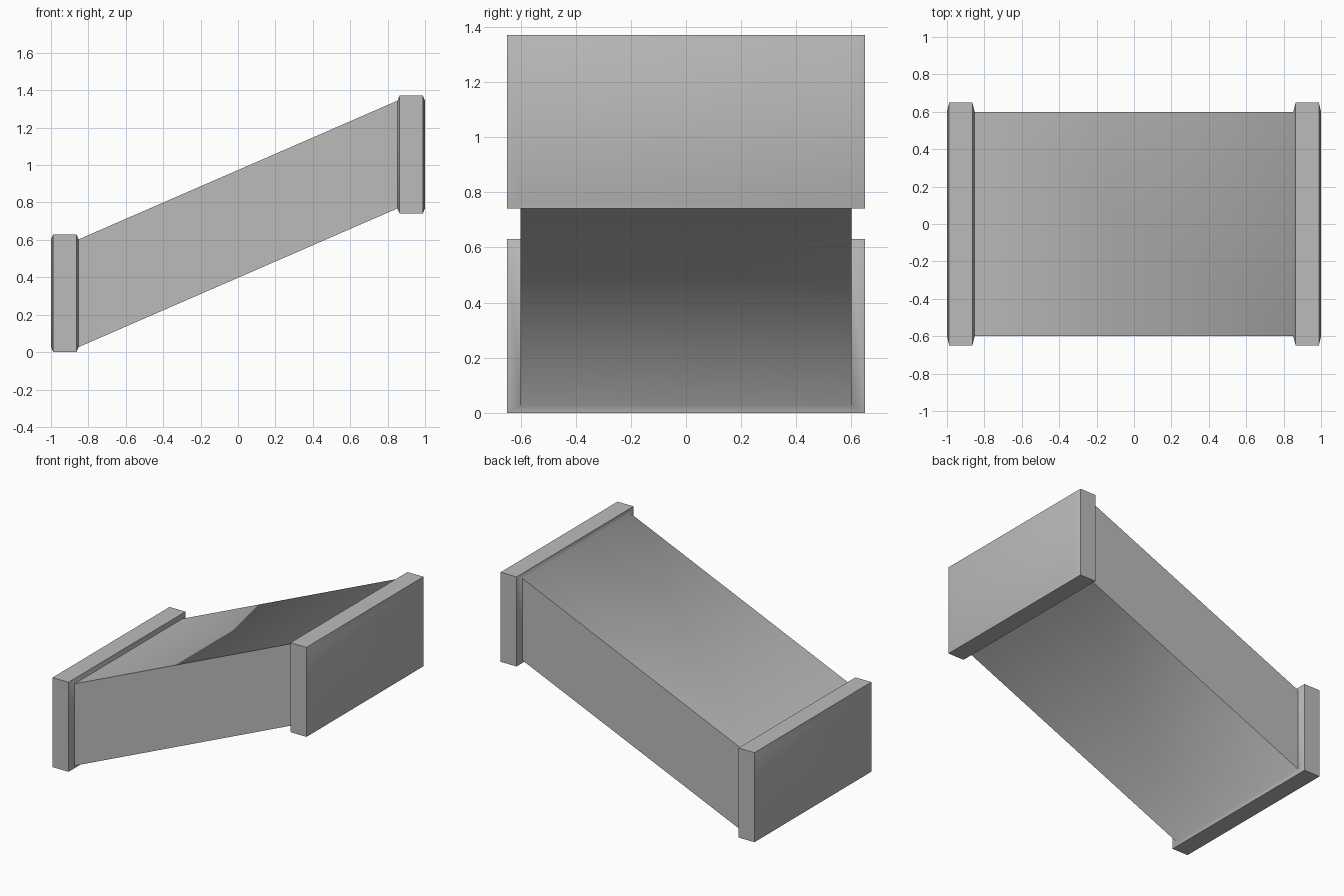
import bpy
import bmesh
from math import radians

cube = bpy.data.objects.get("Cube")
if cube:
    bpy.data.objects.remove(cube, do_unlink=True)

GREY = (0.5, 0.5, 0.5, 1.0)
metal = bpy.data.materials.new("plain grey")
metal.use_nodes = True
metal.diffuse_color = GREY
metal.node_tree.nodes["Principled BSDF"].inputs["Base Color"].default_value = GREY

LOW, HIGH = 0.315, 1.056      # centre heights of the two ends
INNER = (0.6, 0.288)          # half width and half height of the duct
OUTER = (0.65, 0.315)         # half width and half height of the collars

# Sections along the duct: collar, sloping duct, collar
sections = [
    (-1.0, LOW, INNER), (-0.988, LOW, OUTER),
    (-0.864, LOW, OUTER), (-0.852, LOW, INNER),
    (0.852, HIGH, INNER), (0.864, HIGH, OUTER),
    (0.988, HIGH, OUTER), (1.0, HIGH, INNER),
]

bm = bmesh.new()
rings = []
for x, z, (w, h) in sections:
    corners = [(-w, -h), (w, -h), (w, h), (-w, h)]
    rings.append([bm.verts.new((x, y, z + dz)) for y, dz in corners])

# Skin the sections and close both ends
for a, b in zip(rings, rings[1:]):
    for i in range(4):
        j = (i + 1) % 4
        bm.faces.new((a[i], a[j], b[j], b[i]))
bm.faces.new(rings[0])
bm.faces.new(rings[-1])
bmesh.ops.recalc_face_normals(bm, faces=bm.faces)

mesh = bpy.data.meshes.new("sloping_duct")
bm.to_mesh(mesh)
bm.free()
mesh.materials.append(metal)
duct = bpy.data.objects.new("sloping_duct", mesh)
bpy.context.collection.objects.link(duct)

# Soft shading on the shallow bevels, sharp main edges
bpy.ops.object.select_all(action="DESELECT")
duct.select_set(True)
bpy.context.view_layer.objects.active = duct
bpy.ops.object.shade_smooth_by_angle(angle=radians(45))
